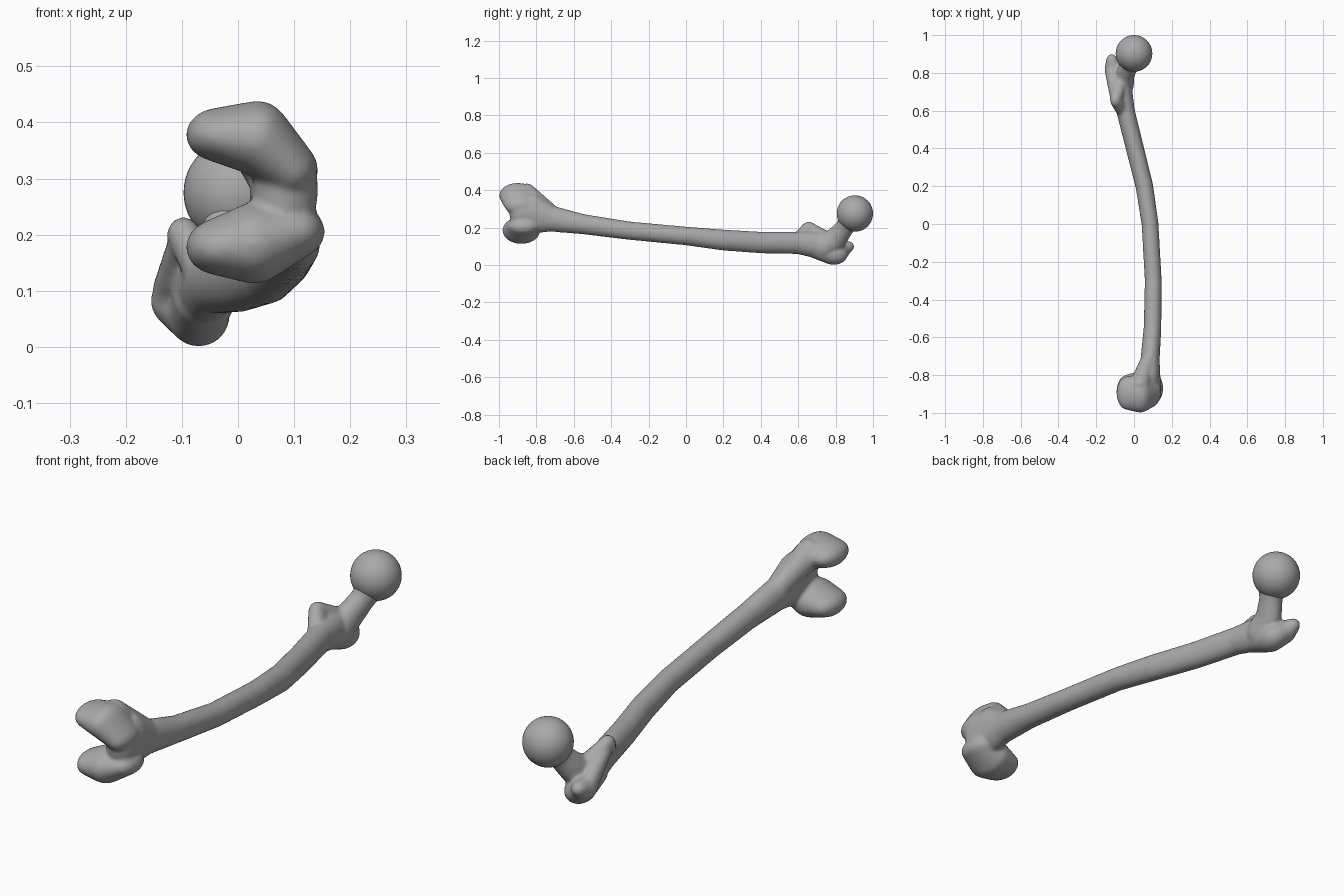
import bpy, bmesh
from mathutils import Matrix, Vector

cube = bpy.data.objects.get("Cube")
if cube:
    bpy.data.objects.remove(cube, do_unlink=True)

bone_grey = bpy.data.materials.new("bone_grey")
bone_grey.use_nodes = True
bone_grey.diffuse_color = (0.4, 0.4, 0.4, 1)
bone_grey.node_tree.nodes["Principled BSDF"].inputs["Base Color"].default_value = (0.4, 0.4, 0.4, 1)


def finish(bm, name):
    mesh = bpy.data.meshes.new(name)
    for f in bm.faces:
        f.smooth = True
    bm.to_mesh(mesh)
    bm.free()
    obj = bpy.data.objects.new(name, mesh)
    mesh.materials.append(bone_grey)
    bpy.context.collection.objects.link(obj)
    return obj


def add_limb(bm, path):
    """Hull each consecutive pair of ellipsoids, given as (centre, radii)."""
    for pair in zip(path, path[1:]):
        part = bmesh.new()
        for centre, radii in pair:
            place = Matrix.Translation(centre) @ Matrix.Diagonal(Vector(radii)).to_4x4()
            bmesh.ops.create_icosphere(part, subdivisions=3, radius=1, matrix=place)
        hull = bmesh.ops.convex_hull(part, input=part.verts)
        loose = [g for g in hull["geom_interior"] if isinstance(g, bmesh.types.BMVert)]
        bmesh.ops.delete(part, geom=loose, context="VERTS")
        temp = bpy.data.meshes.new("temp")
        part.to_mesh(temp)
        part.free()
        bm.from_mesh(temp)
        bpy.data.meshes.remove(temp)


# Bowed shaft with a flare towards the knee
shaft = [
    ((-.065, .72, .105), (.055, .05, .075)),
    ((-.045, .60, .118), (.049, .05, .060)),
    ((.005, .40, .120), (.048, .05, .058)),
    ((.055, .20, .133), (.047, .05, .056)),
    ((.085, 0, .155), (.045, .05, .050)),
    ((.102, -.30, .183), (.045, .05, .049)),
    ((.098, -.55, .218), (.047, .05, .054)),
    ((.085, -.72, .248), (.051, .05, .070)),
    ((.080, -.81, .275), (.060, .05, .105)),
    ((.085, -.88, .28), (.058, .065, .09)),
]
# Two rounded knee lobes, separated by a notch at the rear
inner_condyle = [
    ((-.035, -.895, .378), (.058, .090, .048)),
    ((.035, -.90, .372), (.060, .100, .067)),
    ((.095, -.885, .315), (.048, .085, .050)),
]
outer_condyle = [
    ((-.035, -.885, .178), (.058, .088, .050)),
    ((.030, -.88, .185), (.065, .102, .073)),
    ((.108, -.87, .205), (.047, .080, .045)),
]
inner_flare = [((.075, -.72, .275), (.04, .04, .05)), ((.030, -.85, .378), (.055, .05, .058))]
# Hip end: neck, large outer process with hooked tip, small inner process
neck = [
    ((-.055, .74, .10), (.055, .06, .07)),
    ((-.045, .80, .140), (.048, .062, .060)),
    ((-.020, .845, .195), (.046, .050, .050)),
    ((0, .88, .25), (.058, .058, .058)),
]
greater_trochanter = [
    ((-.065, .69, .085), (.050, .05, .05)),
    ((-.070, .79, .056), (.056, .075, .056)),
    ((-.108, .82, .082), (.048, .060, .048)),
    ((-.118, .865, .098), (.030, .035, .030)),
]
lesser_trochanter = [
    ((-.060, .61, .135), (.036, .05, .040)),
    ((-.097, .655, .200), (.030, .037, .032)),
    ((-.075, .74, .140), (.042, .045, .045)),
]
rear_crest = [((-.097, .655, .19), (.027, .03, .03)), ((-.118, .80, .10), (.035, .04, .04))]

bm = bmesh.new()
for path in (shaft, inner_condyle, outer_condyle, inner_flare, neck,
             greater_trochanter, lesser_trochanter, rear_crest):
    add_limb(bm, path)
bone = finish(bm, "thigh_bone")

# Fuse the overlapping forms and soften their joins
remesh = bone.modifiers.new("fuse", "REMESH")
remesh.mode = "VOXEL"
remesh.voxel_size = 0.007
remesh.use_smooth_shade = True
soften = bone.modifiers.new("soften", "SMOOTH")
soften.factor = 0.5
soften.iterations = 10

# Ball of the hip joint, with a crisp edge where it meets the neck
bm = bmesh.new()
bmesh.ops.create_uvsphere(bm, u_segments=48, v_segments=24, radius=0.097,
                          matrix=Matrix.Translation((0, .903, .275)))
finish(bm, "hip_ball")
